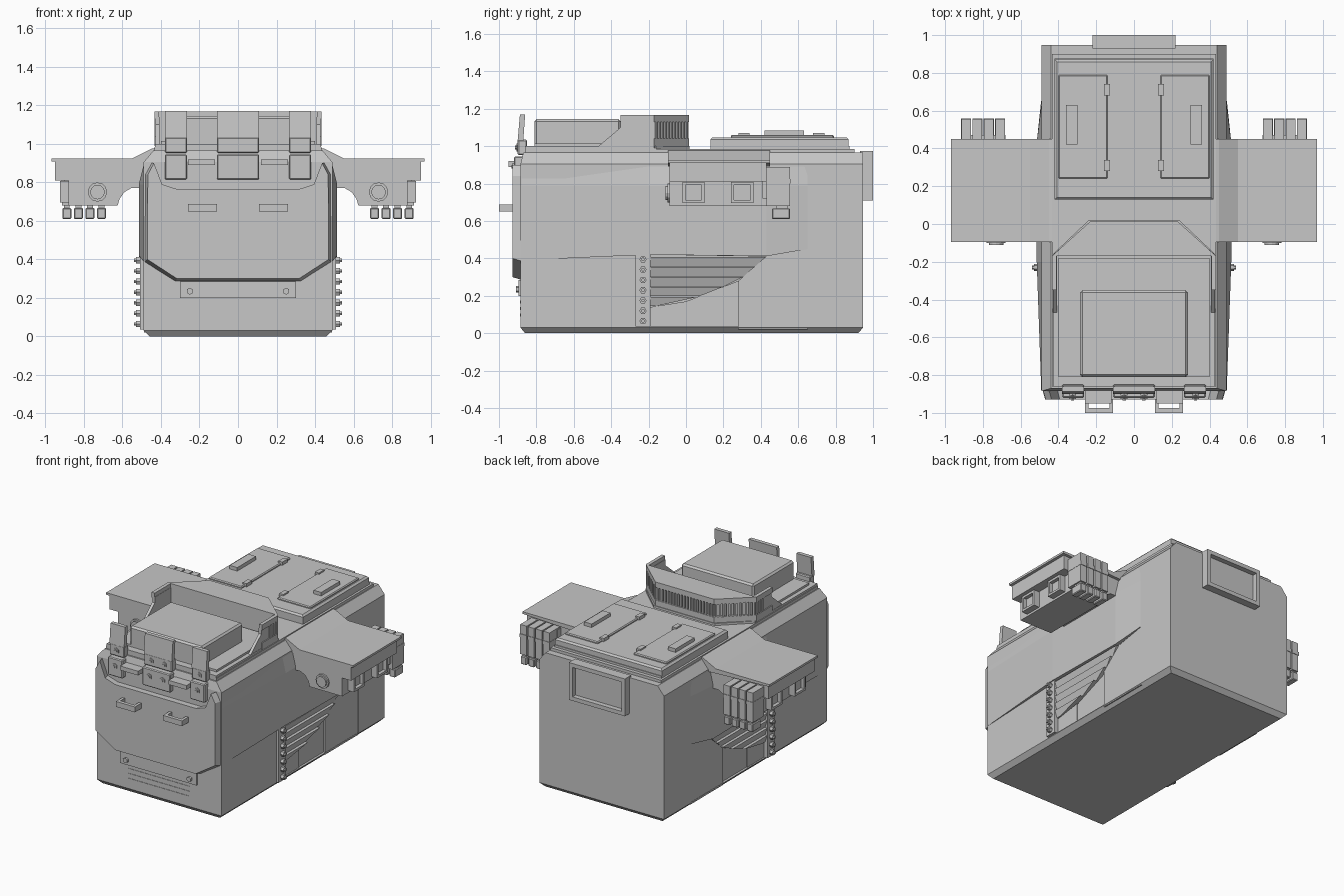
import bpy, bmesh, math
from mathutils import Vector, Matrix

old = bpy.data.objects.get("Cube")
if old:
    bpy.data.objects.remove(old, do_unlink=True)

mat = bpy.data.materials.new("light_grey")
mat.use_nodes = True
GREY = (0.57, 0.57, 0.57, 1)
mat.diffuse_color = GREY
mat.node_tree.nodes["Principled BSDF"].inputs["Base Color"].default_value = GREY


def finish(name, bm, mirror=False, bevel=0):
    bmesh.ops.recalc_face_normals(bm, faces=bm.faces)
    me = bpy.data.meshes.new(name)
    bm.to_mesh(me)
    bm.free()
    me.materials.append(mat)
    ob = bpy.data.objects.new(name, me)
    bpy.context.collection.objects.link(ob)
    if bevel:
        b = ob.modifiers.new("bevel", "BEVEL")
        b.width, b.segments = bevel, 1
    if mirror:
        ob.modifiers.new("mirror", "MIRROR")
    return ob


def loft(name, rings, **kw):
    """Skin a list of equal-length point rings and cap both ends."""
    bm = bmesh.new()
    vs = [[bm.verts.new(p) for p in r] for r in rings]
    n = len(vs[0])
    for a, b in zip(vs, vs[1:]):
        for i in range(n):
            bm.faces.new((a[i], a[(i + 1) % n], b[(i + 1) % n], b[i]))
    bm.faces.new(vs[0])
    bm.faces.new(vs[-1])
    return finish(name, bm, **kw)


def prism(name, pts, axis, lo, hi, **kw):
    """Extrude a 2D outline along an axis; pts use the other two axes in order."""
    def at(p, d):
        c = list(p)
        c.insert("xyz".index(axis), d)
        return c
    return loft(name, [[at(p, d) for p in pts] for d in (lo, hi)], **kw)


def box(name, x, y, z, **kw):
    pts = [(x[0], y[0]), (x[1], y[0]), (x[1], y[1]), (x[0], y[1])]
    return prism(name, pts, "z", z[0], z[1], **kw)


def bolt(name, pos, axis, r, depth, sides=6, **kw):
    bm = bmesh.new()
    rot = Matrix.Rotation(math.pi / 2, 4, "Y" if axis == "x" else "X")
    bmesh.ops.create_cone(bm, cap_ends=True, segments=sides, radius1=r, radius2=r,
                          depth=depth, matrix=Matrix.Translation(pos) @ rot)
    return finish(name, bm, **kw)


def frame(name, axis, a, b, rim, lo, hi, **kw):
    """Rectangular rim, built from four bars."""
    sides = [((a[0], a[1]), (b[0], b[0] + rim)), ((a[0], a[1]), (b[1] - rim, b[1])),
             ((a[0], a[0] + rim), (b[0] + rim, b[1] - rim)),
             ((a[1] - rim, a[1]), (b[0] + rim, b[1] - rim))]
    for p, q in sides:
        prism(name, [(p[0], q[0]), (p[1], q[0]), (p[1], q[1]), (p[0], q[1])], axis, lo, hi, **kw)


def symmetric(half):
    return half + [(-x, y) for x, y in reversed(half)]


# Main hull with chamfered base and roof edges
def ring(w, front, back, z):
    return [(w, front, z), (w, back, z), (-w, back, z), (-w, front, z)]


hull = loft("hull", [ring(.46, -.86, .92, 0), ring(.49, -.885, .947, .03),
                     ring(.49, -.885, .947, .905), ring(.44, -.87, .947, .965)])

# Recess in the lower flanks
recess = prism("recess_cutter", [(-.19, .035), (.65, .035), (.65, .45), (.43, .41),
                                 (-.19, .42)], "x", .465, .6, mirror=True)
recess.hide_render = True
recess.hide_viewport = True
cut = hull.modifiers.new("flank_recess", "BOOLEAN")
cut.operation, cut.object, cut.solver = "DIFFERENCE", recess, "EXACT"

# Swollen upper flank
stations = [(-.88, .491, .39), (-.2, .515, .42), (.43, .515, .412), (.65, .492, .45)]
loft("flank_bulge", [[(.46, y, low), (x, y, low), (x, y, .79), (.488, y, .9), (.46, y, .9)]
                     for y, x, low in stations], mirror=True)

# Louvres ending along a rising arc
arc = [(-.19, .14), (0, .17), (.28, .28), (.43, .41)]


def arc_y(z):
    for (y0, z0), (y1, z1) in zip(arc, arc[1:]):
        if z <= z1:
            return y0 + (y1 - y0) * (z - z0) / (z1 - z0)
    return arc[-1][0]


for i in range(5):
    z0 = .145 + i * .053
    z1 = z0 + .05
    e0, e1 = arc_y(z0), arc_y(z1)
    loft("louvre", [[(.455, -.2, z0), (.488, -.2, z0), (.505, -.2, z1), (.455, -.2, z1)],
                    [(.455, e0, z0), (.488, e0, z0), (.505, e1, z1), (.455, e1, z1)]],
         mirror=True)
prism("flank_front_panel", [(-.19, .03), (0, .03), (0, .17), (-.19, .14)],
      "x", .455, .48, mirror=True)
prism("flank_mid_panel", [(0, .03), (.28, .03), (.28, .28), (0, .17)],
      "x", .455, .474, mirror=True)
prism("flank_rear_panel", [(.28, .02), (.65, .02), (.65, .45), (.43, .41), (.28, .28)],
      "x", .455, .488, mirror=True)

# Bolted strip on each flank
box("bolt_strip", (.47, .508), (-.27, -.19), (.035, .42), mirror=True)
for i in range(7):
    z = .065 + i * .055
    bolt("flank_bolt", (.515, -.23, z), "x", .019, .03, mirror=True)
    bolt("flank_bolt_tip", (.53, -.23, z), "x", .01, .02, mirror=True)

# Front armour plate
plate = [(.33, .28), (.49, .38), (.488, .84), (.455, .9), (.41, .79), (.33, .765)]
loft("front_plate", [[(x, -.86, z) for x, z in symmetric(plate)],
                     [(x * .96, -.928, z + .02 * (z < .5)) for x, z in symmetric(plate)]])
box("lower_front_panel", (-.3, .3), (-.895, -.87), (.2, .285))
bolt("lower_front_bolt", (.25, -.9, .235), "y", .018, .02, mirror=True)
for i in range(3):
    box("lower_grille_bar", (-.24, .24), (-.888, -.87), (.09 + i * .035, .105 + i * .035))

# Grab handles on the front plate
box("handle_bar", (.11, .26), (-1, -.975), (.65, .688), mirror=True)
for x in (.11, .24):
    box("handle_post", (x, x + .02), (-.98, -.92), (.65, .688), mirror=True)
box("front_step", (.12, .26), (-.95, -.87), (.89, .92), mirror=True)

# Bolted brackets with upright plates along the front edge
for x0, x1, bolt_x, both in ((.265, .38, .325, True), (-.11, .11, .052, False)):
    box("bracket_low", (x0, x1), (-.92, -.86), (.815, .945), mirror=both, bevel=.006)
    box("bracket_high", (x0, x1), (-.9, -.85), (.953, 1.035), mirror=both, bevel=.006)
    loft("bracket_plate", [[(x, -.9, 1.03), (x, -.87, 1.03), (x, -.86, 1.17),
                            (x, -.888, 1.17)] for x in (x0, x1)], mirror=both)
    for z, y in ((.89, -.92), (.993, -.9)):
        bolt("bracket_bolt", (bolt_x, y, z), "y", .021, .014, mirror=True)
        bolt("bracket_bolt_tip", (bolt_x, y - .008, z), "y", .01, .012, mirror=True)

# Roof decks
box("roof_deck", (-.435, .435), (-.86, .9), (.95, .985))
box("rear_deck", (-.42, .42), (.13, .875), (.98, 1.0))
loft("rear_deck_top", [[(x * s, .5 + y * s, z) for x, y in
                        ((-.42, -.37), (.42, -.37), (.42, .37), (-.42, .37))]
                       for z, s in ((1.0, 1), (1.035, 1), (1.047, .97))])
box("roof_hatch", (.14, .4), (.24, .79), (1.04, 1.06), mirror=True, bevel=.006)
box("hatch_handle", (.3, .36), (.42, .63), (1.05, 1.085), mirror=True)
for y in (.31, .71):
    box("hatch_hinge", (.128, .16), (y - .03, y + .03), (1.04, 1.07), mirror=True)

# Cab: base, louvred rear housing with roof, side arms, raised hatch
cab = [(.43, -.86), (.43, -.16), (.24, .02)]
prism("cab_base", symmetric(cab), "z", .97, 1.0)
rear = [(.435, -.35), (.435, -.17), (.23, .015)]
arms = rear + [(-x, y) for x, y in reversed(rear)]
inner = [(-.41, -.35), (-.41, -.17), (.41, -.17), (.41, -.35)]
prism("cab_housing_foot", arms + inner, "z", .99, 1.04)
prism("cab_housing_roof", arms + inner, "z", 1.13, 1.168)
core = [(.415, -.17), (.22, -.005)]
prism("cab_housing_core", symmetric(core), "z", 1.03, 1.14)
box("cab_arm", (.408, .428), (-.35, -.165), (1.03, 1.14), mirror=True)
prism("cab_arm_brace", [(-.48, .99), (-.35, 1.1), (-.34, 1.1), (-.34, .99)],
      "x", .408, .428, mirror=True)
path = [Vector(p) for p in [(.424, -.27), (.424, -.17), (.225, .004), (-.001, .004)]]
for a, b in zip(path, path[1:]):
    d = (b - a).normalized()
    n = Vector((-d.y, d.x)) * .009
    steps = max(2, round((b - a).length / .024))
    for i in range(steps):
        p = a.lerp(b, (i + .5) / steps)
        t = d * .006
        prism("cab_rib", [p - t - n, p + t - n, p + t + n, p - t + n], "z", 1.035, 1.135,
              mirror=True)
box("cab_hatch_step", (-.4, .4), (-.81, -.18), (.99, 1.015))
box("cab_hatch", (-.285, .285), (-.81, -.35), (1.0, 1.145), bevel=.012)

# Side pods: sloped cover, stepped body with a curved inner cut
prism("pod_cover", [(.42, .98), (.45, .975), (.55, .925), (.97, .925), (.97, .91), (.48, .89),
                    (.42, .92)], "y", -.095, .45, mirror=True)
prism("pod_body", [(.46, .91), (.95, .91), (.95, .81), (.88, .81), (.88, .68), (.625, .68),
                   (.615, .715), (.59, .75), (.555, .77), (.46, .77)], "y", -.088, .43,
      mirror=True)
bolt("pod_lamp", (.73, -.09, .75), "y", .05, .02, 12, mirror=True)
bolt("pod_lamp_lens", (.73, -.1, .75), "y", .038, .02, 12, mirror=True)
for y in (-.02, .24):
    box("pod_window", (.86, .9), (y + .01, y + .11), (.7, .8), mirror=True)
    frame("pod_window_rim", "x", (y, y + .12), (.695, .808), .016, .87, .925, mirror=True)

# Canisters behind each pod
box("canister_mount", (.68, .9), (.41, .47), (.72, .88), mirror=True)
for i in range(4):
    x = .684 + i * .06
    box("canister", (x, x + .05), (.43, .555), (.68, .89), mirror=True)
    box("canister_band", (x - .002, x + .052), (.427, .559), (.8, .825), mirror=True)
    box("canister_neck", (x + .01, x + .04), (.48, .545), (.65, .69), mirror=True)
    box("canister_cap", (x + .002, x + .048), (.46, .555), (.61, .668), mirror=True, bevel=.005)

# Framed panel on the back
frame("rear_panel_rim", "y", (-.22, .22), (.71, .975), .028, .93, 1.0)
box("rear_panel", (-.2, .2), (.93, .965), (.73, .955))
